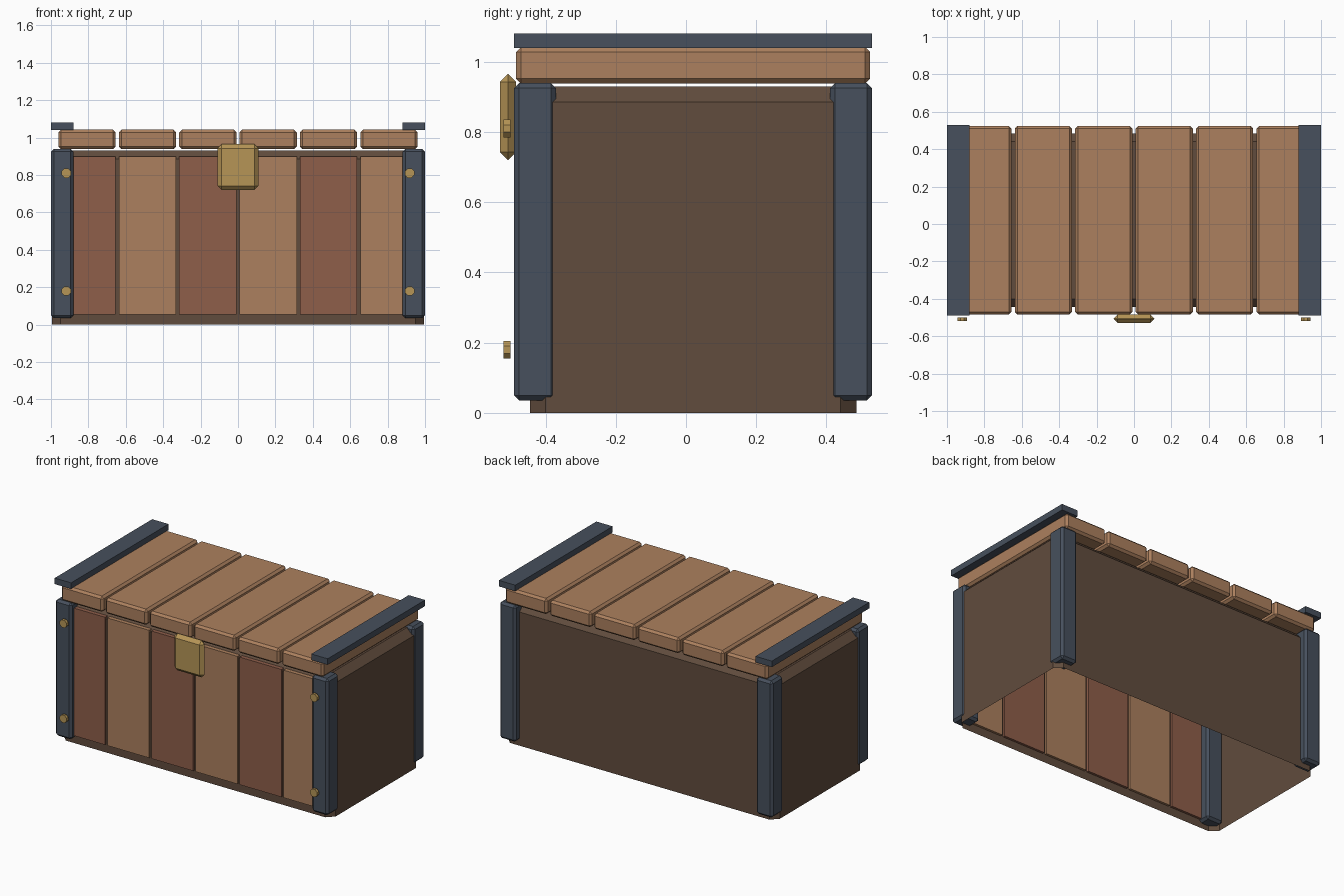
import bpy, bmesh, math
from mathutils import Matrix

if "Cube" in bpy.data.objects:
    bpy.data.objects.remove(bpy.data.objects["Cube"])


def material(name, rgb):
    m = bpy.data.materials.new(name)
    lin = [(c / 255 / 12.92) if c < 11 else ((c / 255 + 0.055) / 1.055) ** 2.4 for c in rgb]
    m.diffuse_color = (*lin, 1)
    m.use_nodes = True
    m.node_tree.nodes["Principled BSDF"].inputs["Base Color"].default_value = m.diffuse_color
    return m


WOOD = material("light wood", (172, 128, 94))
RED = material("reddish wood", (142, 94, 74))
DARK = material("dark brown wood", (97, 76, 61))
IRON = material("blue grey iron", (71, 80, 93))
BRASS = material("brass", (182, 149, 86))


def finish(bm, name, mat):
    bmesh.ops.recalc_face_normals(bm, faces=bm.faces)
    me = bpy.data.meshes.new(name)
    bm.to_mesh(me)
    bm.free()
    me.materials.append(mat)
    ob = bpy.data.objects.new(name, me)
    bpy.context.collection.objects.link(ob)
    return ob


def box(name, mat, x, y, z, bevel=0, open_bottom=False):
    """Box from (min, max) ranges with an optional flat chamfer."""
    bm = bmesh.new()
    bmesh.ops.create_cube(bm, size=1)
    for v in bm.verts:
        for i, (a, b) in enumerate((x, y, z)):
            v.co[i] = a if v.co[i] < 0 else b
    edges = list(bm.edges)
    if open_bottom:
        low = [f for f in bm.faces if all(v.co.z < z[0] + 1e-5 for v in f.verts)]
        edges = [e for e in bm.edges if e not in low[0].edges]
    if bevel:
        bmesh.ops.bevel(bm, geom=edges, offset=bevel, segments=1,
                        affect='EDGES', profile=0.5)
    if open_bottom:
        low = [f for f in bm.faces if all(v.co.z < z[0] + 1e-5 for v in f.verts)]
        bmesh.ops.delete(bm, geom=low, context='FACES')
    return finish(bm, name, mat)


# hollow body, open underneath
box("chest_body", DARK, (-0.995, 0.995), (-0.445, 0.485), (0, 0.93), 0.045, True)

# six front planks in alternating colours and six lid planks
for i in range(6):
    cx = (i - 2.5) * 0.323
    span = (cx - 0.153, cx + 0.153)
    box(f"front_plank_{i + 1}", WOOD if i % 2 else RED, span, (-0.457, -0.43), (0.055, 0.9))
    box(f"lid_plank_{i + 1}", WOOD, span, (-0.484, 0.524), (0.938, 1.042), 0.014)

# iron corner posts, lid bands and brass nails, mirrored left and right
for side, s in (("left", -1), ("right", 1)):
    xr = tuple(sorted((s * 0.88, s * 1.0)))
    for end, yr in (("front", (-0.49, -0.37)), ("back", (0.41, 0.53))):
        box(f"{side}_{end}_post", IRON, xr, yr, (0.035, 0.94), 0.015)
    box(f"{side}_lid_band", IRON, xr, (-0.49, 0.53), (1.04, 1.08))
    for level, z in (("upper", 0.81), ("lower", 0.18)):
        bm = bmesh.new()
        bmesh.ops.create_cone(bm, cap_ends=True, segments=8, radius1=0.027,
                              radius2=0.027, depth=0.019)
        bmesh.ops.transform(bm, verts=bm.verts,
                            matrix=Matrix.Translation((s * 0.918, -0.51, z))
                            @ Matrix.Rotation(math.pi / 2, 4, 'X')
                            @ Matrix.Rotation(math.pi / 8, 4, 'Z'))
        finish(bm, f"{side}_{level}_nail", BRASS)

# chunky chamfered latch
box("latch", BRASS, (-0.11, 0.11), (-0.53, -0.484), (0.72, 0.965), 0.0225)
